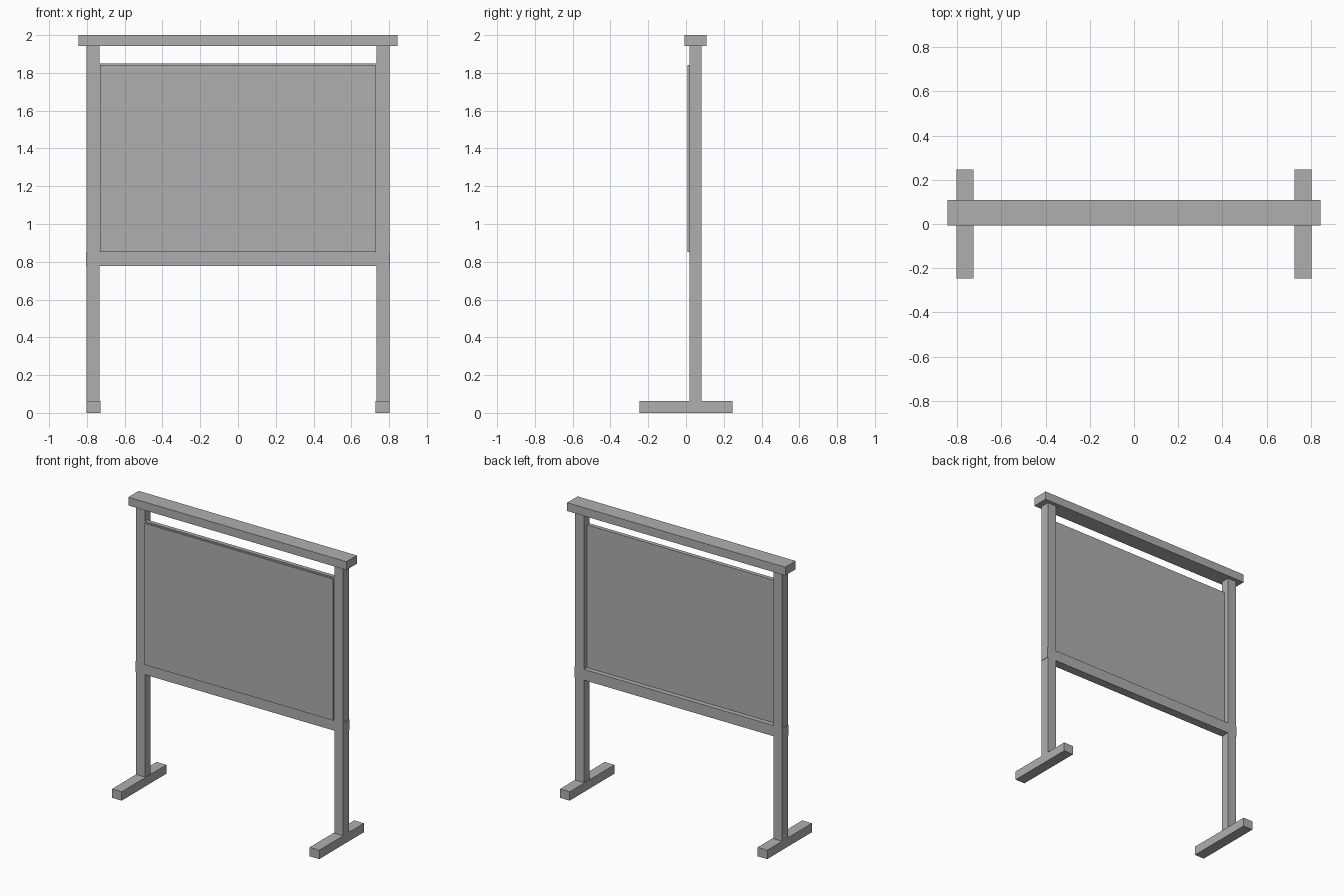
import bpy

cube = bpy.data.objects.get("Cube")
if cube:
    bpy.data.objects.remove(cube, do_unlink=True)

grey = bpy.data.materials.new("plain grey")
grey.use_nodes = True
colour = (0.43, 0.43, 0.43, 1)
grey.diffuse_color = colour
grey.node_tree.nodes["Principled BSDF"].inputs["Base Color"].default_value = colour


def box(name, x, y, z):
    """Add a box spanning the given (low, high) ranges."""
    spans = (x, y, z)
    bpy.ops.mesh.primitive_cube_add(size=1, location=[(a + b) / 2 for a, b in spans])
    obj = bpy.context.object
    obj.name = name
    obj.scale = [b - a for a, b in spans]
    bpy.ops.object.transform_apply(location=False, rotation=False, scale=True)
    obj.data.materials.append(grey)
    return obj


POST_IN, POST_OUT = 0.733, 0.802
POST_Y = (0.018, 0.082)
FOOT_TOP, BEAM_BOTTOM = 0.062, 1.942
RAIL_TOP = 0.853

# Posts and feet on both sides
for side, sign in (("left", 1), ("right", -1)):
    def span(a, b):
        return tuple(sorted((a * sign, b * sign)))
    box(side + "_post", span(POST_IN, POST_OUT), POST_Y, (FOOT_TOP, BEAM_BOTTOM))
    box(side + "_foot", span(0.727, POST_OUT), (-0.247, 0.247), (0, FOOT_TOP))

# Overhanging top beam
box("top_beam", (-0.844, 0.844), (-0.007, 0.108), (BEAM_BOTTOM, 2))

# Lower rail, its ends just showing through the posts
box("lower_rail", (-0.805, 0.805), (0.019, 0.081), (0.778, RAIL_TOP))

# Board set between the posts, with a thin facing at the front
box("board", (-POST_IN, POST_IN), (0.018, 0.047), (RAIL_TOP, 1.851))
box("board_facing", (-0.731, 0.731), (0.008, 0.018), (RAIL_TOP, 1.842))
